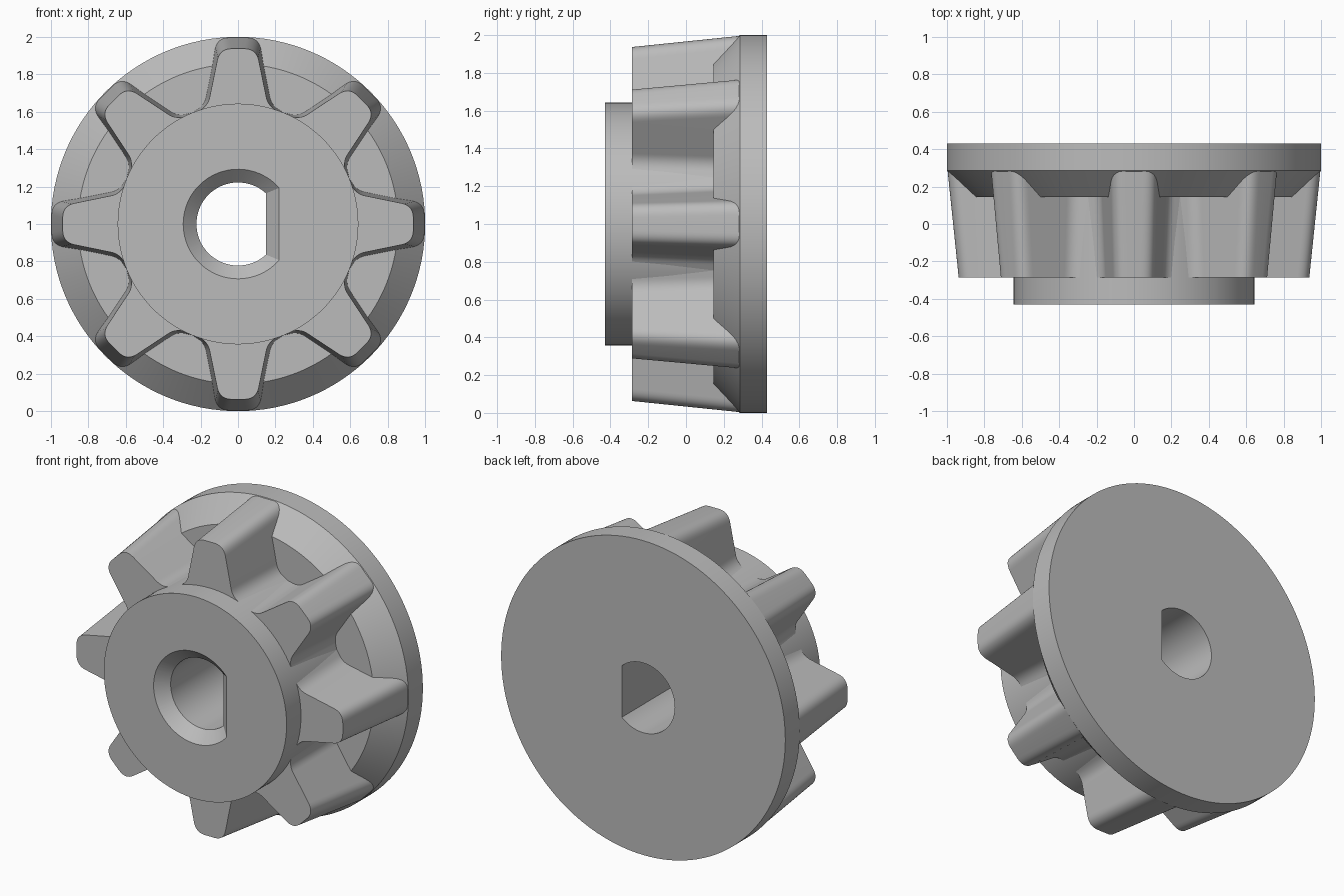
import bpy, bmesh
from math import sin, cos, pi, acos, radians
from mathutils import Vector

cube = bpy.data.objects.get("Cube")
if cube:
    bpy.data.objects.remove(cube)

grey = bpy.data.materials.new("machined grey")
grey.use_nodes = True
colour = (0.5, 0.5, 0.5, 1)
grey.diffuse_color = colour
grey.node_tree.nodes["Principled BSDF"].inputs["Base Color"].default_value = colour


def loft(name, sections):
    """Skin matching (y, [(x, z)...]) outlines and cap both ends."""
    bm = bmesh.new()
    rings = [[bm.verts.new((x, y, z)) for x, z in pts] for y, pts in sections]
    n = len(rings[0])
    for a, b in zip(rings, rings[1:]):
        for i in range(n):
            j = (i + 1) % n
            bm.faces.new((a[i], a[j], b[j], b[i]))
    bm.faces.new(rings[0])
    bm.faces.new(rings[-1])
    bmesh.ops.recalc_face_normals(bm, faces=bm.faces)
    mesh = bpy.data.meshes.new(name)
    bm.to_mesh(mesh)
    bm.free()
    mesh.materials.append(grey)
    obj = bpy.data.objects.new(name, mesh)
    bpy.context.collection.objects.link(obj)
    obj.location.z = 1
    return obj


def smooth(obj):
    bpy.ops.object.select_all(action='DESELECT')
    obj.select_set(True)
    bpy.context.view_layer.objects.active = obj
    bpy.ops.object.shade_smooth_by_angle(angle=radians(25))


def circle(r, n=128):
    return [(r * cos(2 * pi * i / n), r * sin(2 * pi * i / n)) for i in range(n)]


def d_shape(r, flat, n=64):
    start = acos(flat / r)
    angles = [start + (2 * pi - 2 * start) * i / n for i in range(n + 1)]
    return [(r * cos(a), r * sin(a)) for a in angles]


def rounded(corners, steps=8):
    """Round each (x, z, radius) corner by a quadratic curve."""
    out = []
    for i, (x, z, size) in enumerate(corners):
        p = Vector((x, z))
        if not size:
            out.append((x, z))
            continue
        before = Vector(corners[i - 1][:2])
        after = Vector(corners[(i + 1) % len(corners)][:2])
        a = p + (before - p).normalized() * size
        b = p + (after - p).normalized() * size
        for k in range(steps + 1):
            t = k / steps
            q = a * (1 - t) ** 2 + p * 2 * t * (1 - t) + b * t * t
            out.append((q.x, q.y))
    return out


def tooth_outline(tip, tip_half, root_half):
    half = [(root_half + 0.09, 0.58, 0), (root_half, 0.635, 0.045), (tip_half, tip, 0.065)]
    return rounded(half + [(-x, z, s) for x, z, s in reversed(half)]
                   + [(-0.15, 0.5, 0), (0.15, 0.5, 0)])


# Flanged hub
body = loft("flanged_hub", [(-0.43, circle(0.643)), (0.145, circle(0.643)),
                            (0.145, circle(0.855)), (0.285, circle(1)),
                            (0.43, circle(1))])

# D-shaped bore with a countersunk front
cutter = loft("bore_cutter", [(-0.44, d_shape(0.303, 0.23)), (-0.36, d_shape(0.222, 0.15)),
                              (0.5, d_shape(0.222, 0.15))])
cutter.hide_render = True
bore = body.modifiers.new("bore", 'BOOLEAN')
bore.operation = 'DIFFERENCE'
bore.solver = 'EXACT'
bore.object = cutter
bpy.context.view_layer.objects.active = body
bpy.ops.object.modifier_apply(modifier="bore")
bpy.data.objects.remove(cutter)
smooth(body)

# Eight drafted teeth around the hub
tooth = loft("tooth_1", [(-0.285, tooth_outline(0.937, 0.098, 0.16)),
                         (0.285, tooth_outline(0.996, 0.113, 0.185))])
smooth(tooth)
for i in range(1, 8):
    copy = tooth.copy()
    copy.name = f"tooth_{i + 1}"
    copy.rotation_euler.y = i * pi / 4
    bpy.context.collection.objects.link(copy)
